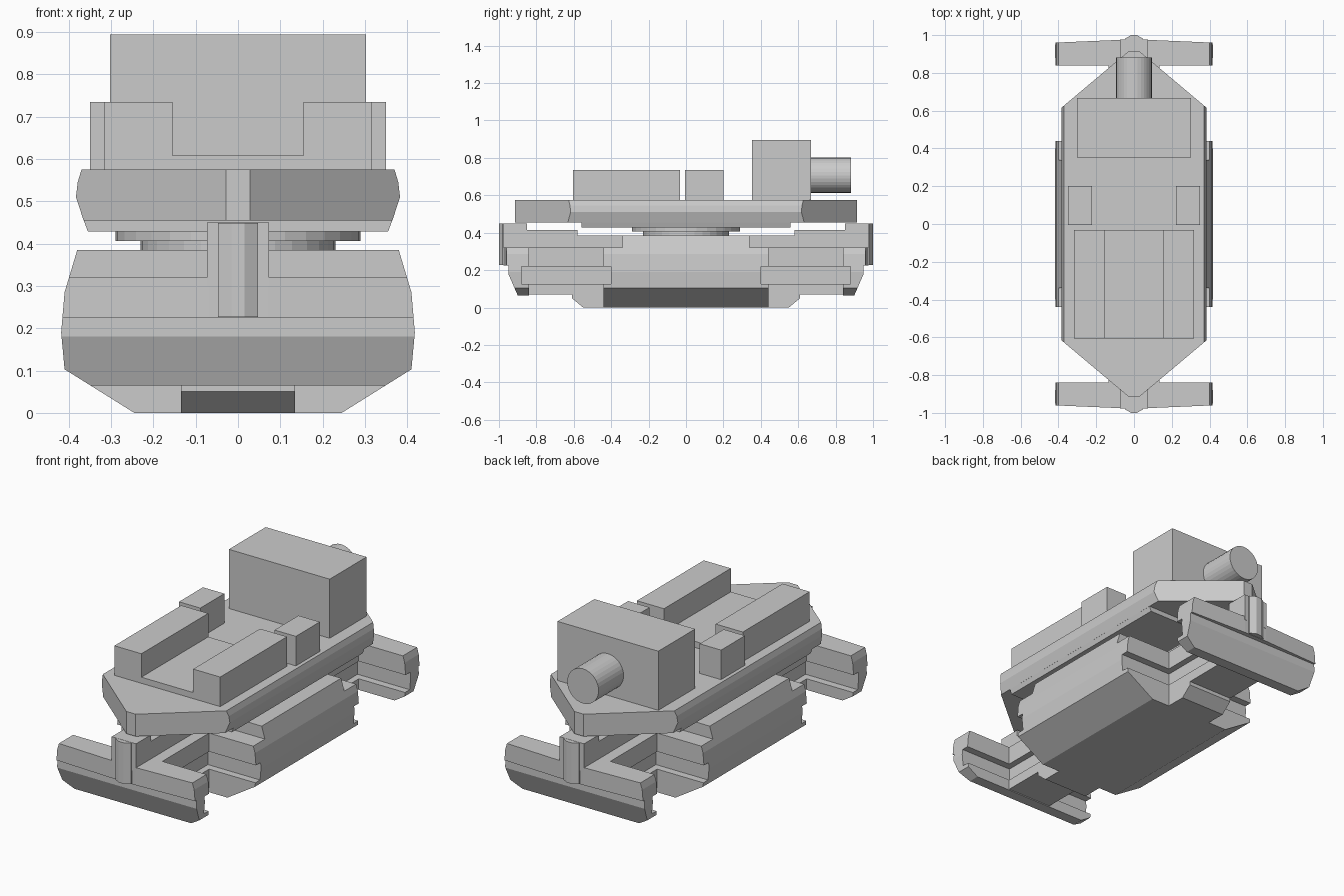
import bpy, bmesh, math
from mathutils import Vector, Matrix

if "Cube" in bpy.data.objects:
    bpy.data.objects.remove(bpy.data.objects["Cube"])


def add_object(name, bm):
    bmesh.ops.recalc_face_normals(bm, faces=bm.faces)
    mesh = bpy.data.meshes.new(name)
    bm.to_mesh(mesh)
    bm.free()
    ob = bpy.data.objects.new(name, mesh)
    bpy.context.collection.objects.link(ob)
    return ob


def prism(name, pts, axis, a, b):
    """Extrude a 2D outline along axis: x takes (y,z), y takes (x,z), z takes (x,y)."""
    place = {'x': lambda p, t: (t, p[0], p[1]),
             'y': lambda p, t: (p[0], t, p[1]),
             'z': lambda p, t: (p[0], p[1], t)}[axis]
    bm = bmesh.new()
    face = bm.faces.new([bm.verts.new(place(p, a)) for p in pts])
    new = bmesh.ops.extrude_face_region(bm, geom=[face])['geom']
    move = Vector(place((0, 0), b - a))
    bmesh.ops.translate(bm, vec=move, verts=[v for v in new if isinstance(v, bmesh.types.BMVert)])
    return add_object(name, bm)


def box(name, x0, x1, y0, y1, z0, z1):
    return prism(name, [(x0, y0), (x1, y0), (x1, y1), (x0, y1)], 'z', z0, z1)


def cylinder(name, r, length, centre, rot=Matrix()):
    bm = bmesh.new()
    bmesh.ops.create_cone(bm, cap_ends=True, segments=32, radius1=r, radius2=r, depth=length,
                          matrix=Matrix.Translation(centre) @ rot)
    return add_object(name, bm)


def mirror_x(half):
    return half + [(-x, z) for x, z in reversed(half)]


def intersect(ob, *cutters):
    for c in cutters:
        m = ob.modifiers.new("trim", 'BOOLEAN')
        m.operation, m.solver, m.object = 'INTERSECT', 'EXACT', c
    dg = bpy.context.evaluated_depsgraph_get()
    dg.update()
    mesh = bpy.data.meshes.new_from_object(ob.evaluated_get(dg))
    ob.modifiers.clear()
    ob.data = mesh
    for c in cutters:
        bpy.data.objects.remove(c)
    return ob


# Cross-section shared by the lower hull and the end beams
HULL = mirror_x([(.245, 0), (.41, .103), (.418, .19), (.41, .285), (.38, .385)])


def hull_section():
    return prism("section_cutter", HULL, 'y', -1.2, 1.2)


# Lower hull: stepped ends with a groove
end = [(.44, 0), (.44, .125), (.40, .125), (.40, .22), (.44, .22), (.44, .32), (.34, .32), (.34, .385)]
intersect(prism("lower_hull", mirror_x(end), 'x', -.5, .5), hull_section())

# Central spine joining hull and end beams
prism("spine", mirror_x([(.135, .07), (.135, .125), (.10, .125), (.10, .22), (.135, .22), (.135, .32)]),
      'y', -.885, .885)

for s, label in ((-1, "front"), (1, "rear")):
    def flip(pts):
        return [(y * s, z) for y, z in pts]

    # End beam with grooved inner face and raked lower face
    beam = prism(label + "_beam", flip([(.84, .065), (.84, .125), (.88, .125), (.88, .22), (.84, .22), (.84, .32),
                                        (.98, .32), (.98, .225), (.95, .225), (.95, .18), (.90, .065)]),
                 'x', -.5, .5)
    plan = [(x, y * s) for x, y in mirror_x([(.42, .7), (.42, .96), (.07, .975)])]
    intersect(beam, hull_section(), prism("plan_cutter", plan, 'z', -.1, .6))

    # Keel with chamfered end
    prism(label + "_keel", flip([(.435, 0), (.55, 0), (.61, .05), (.61, .08), (.435, .08)]), 'x', -.135, .135)

    # Raised ridge on top of the spine
    prism(label + "_ridge", flip([(.33, .3), (.33, .384), (.58, .384), (.58, .415), (.85, .415), (.85, .45),
                                  (.976, .45), (.976, .3)]), 'x', -.073, .073)

    # Upright nose post
    prism(label + "_post", [(x, y * s) for x, y in mirror_x([(.047, .94), (.047, .982), (.015, 1.0)])],
          'z', .227, .449)

# Turntable discs
cylinder("turntable_lower", .23, .035, (0, 0, .397))
cylinder("turntable_upper", .29, .025, (0, 0, .419))

# Upper deck: side profile trimmed to a pointed plan
deck = prism("deck", mirror_x([(.365, .455), (.383, .51), (.379, .545), (.37, .575)]), 'y', -.95, .95)
outline = [(.385, -.615), (.385, .615), (.028, .915), (-.028, .915),
           (-.385, .615), (-.385, -.615), (-.028, -.915), (.028, -.915)]
intersect(deck, prism("outline_cutter", outline, 'z', .3, .8))
prism("deck_underside", mirror_x([(.355, .429), (.365, .456)]), 'y', -.56, .56)

# Rear box with round boss
box("rear_box", -.302, .302, .353, .668, .57, .895)
cylinder("rear_boss", .094, .24, (0, .762, .707), Matrix.Rotation(math.pi / 2, 4, 'X'))

# Front tray: two long side blocks with a low floor between, as one U section
prism("front_tray", mirror_x([(.317, .57), (.317, .735), (.155, .735), (.155, .608)]), 'y', -.605, -.033)

# Small side blocks
for s, label in ((-1, "left"), (1, "right")):
    x0, x1 = sorted((s * .222, s * .35))
    box(label + "_block", x0, x1, -.005, .2, .57, .735)
